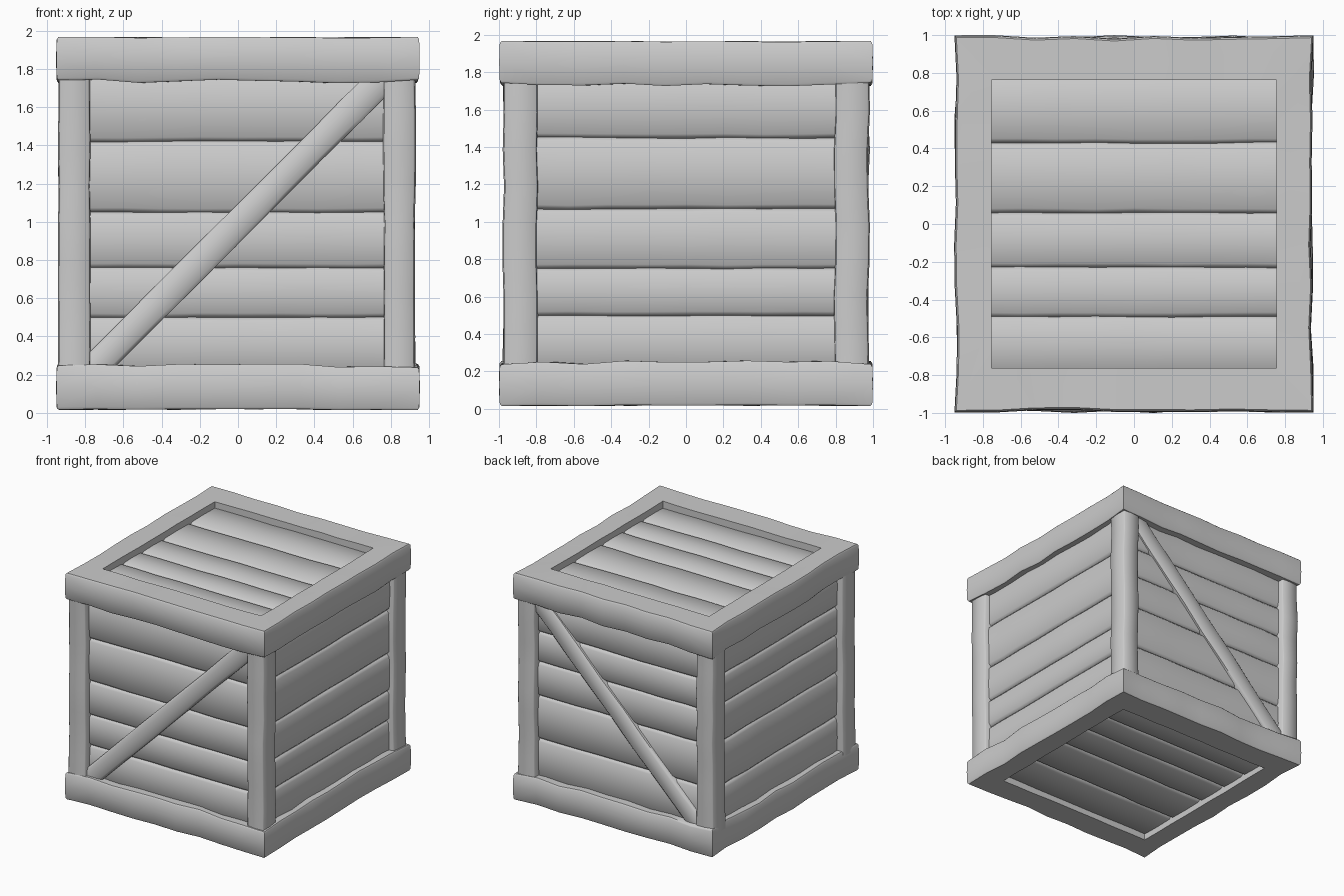
import bpy, bmesh, math, random
from mathutils import Vector, Matrix

random.seed(7)
if "Cube" in bpy.data.objects:
    bpy.data.objects.remove(bpy.data.objects["Cube"], do_unlink=True)

grey = bpy.data.materials.new("plain_grey")
grey.use_nodes = True
COLOUR = (0.6, 0.6, 0.6, 1)
grey.diffuse_color = COLOUR
grey.node_tree.nodes["Principled BSDF"].inputs["Base Color"].default_value = COLOUR

MID = Vector((0, 0, 0.99))


def sweep(name, stations, closed=False):
    """Skin a row of equal cross-sections, capping the ends if it is open."""
    bm = bmesh.new()
    rings = [[bm.verts.new(p) for p in ring] for ring in stations]
    n = len(rings[0])
    pairs = list(zip(rings, rings[1:]))
    if closed:
        pairs.append((rings[-1], rings[0]))
    else:
        bm.faces.new(rings[0])
        bm.faces.new(rings[-1])
    for a, b in pairs:
        for i in range(n):
            j = (i + 1) % n
            bm.faces.new((a[i], a[j], b[j], b[i]))
    bmesh.ops.recalc_face_normals(bm, faces=bm.faces)
    mesh = bpy.data.meshes.new(name)
    bm.to_mesh(mesh)
    bm.free()
    mesh.materials.append(grey)
    ob = bpy.data.objects.new(name, mesh)
    bpy.context.collection.objects.link(ob)
    bpy.ops.object.select_all(action="DESELECT")
    ob.select_set(True)
    bpy.context.view_layer.objects.active = ob
    bpy.ops.object.shade_smooth_by_angle(angle=math.radians(50))
    return ob


def chamfered(width, depth, cut):
    """Flat plank section with worn outer edges, its face at height 0."""
    w = width / 2
    return [(w, -depth), (-w, -depth), (-w, -cut), (cut - w, -0.003), (0, 0),
            (w - cut, -0.003), (w, -cut)]


def softened(w, d, bevel, bulge):
    """Rectangle with softened corners and slightly swollen faces."""
    pts = []
    for k in range(4):
        a, b = (w / 2, d / 2) if k % 2 == 0 else (d / 2, w / 2)
        rot = Matrix.Rotation(k * math.pi / 2, 2)
        for p in ((a - bulge, -b + bevel), (a, 0), (a - bulge, b - bevel)):
            pts.append(rot @ Vector(p))
    return pts


def board(name, start, end, normal, section, wobble, count=9):
    """Uneven hewn board between two points, facing along normal."""
    start, end, normal = Vector(start), Vector(end), Vector(normal)
    side = normal.cross(end - start).normalized()
    stations = []
    for i in range(count):
        base = start.lerp(end, i / (count - 1))
        grow = 1 + random.uniform(-wobble, wobble)
        lift = random.uniform(-wobble, wobble) * 0.15
        stations.append([base + side * u * grow + normal * (v + lift) for u, v in section])
    return sweep(name, stations)


# Plank walls: four wrapped around the x axis, two on the ends
LONG_JOINTS = (-0.79, -0.49, -0.23, 0.06, 0.43, 0.79)
END_JOINTS = (-0.79, -0.49, -0.24, 0.08, 0.46, 0.79)


def wall(name, turn, joints, reach, half):
    for i, (low, high) in enumerate(zip(joints, joints[1:])):
        v = (low + high) / 2
        ob = board(f"{name}_plank_{i + 1}", (-half, -reach, v), (half, -reach, v), (0, -1, 0),
                   chamfered(high - low + 0.006, 0.08, 0.024), 0.02)
        ob.data.transform(Matrix.Translation(MID) @ turn.to_4x4())


for k, name in enumerate(("front", "top", "back", "bottom")):
    wall(name, Matrix.Rotation(-k * math.pi / 2, 3, "X"), LONG_JOINTS, 0.92, 0.82)
quarter = Matrix.Rotation(math.pi / 2, 3, "Z")
wall("left", quarter, END_JOINTS, 0.885, 0.84)
wall("right", Matrix.Rotation(math.pi, 3, "Y") @ quarter, END_JOINTS, 0.885, 0.84)

# Corner posts
for sx, side in ((1, "left"), (-1, "right")):
    for sy, end in ((-1, "front"), (1, "back")):
        x, y = sx * 0.85 - 0.006, sy * 0.885
        board(f"{end}_{side}_post", (x, y, 0.2), (x, y, 1.78), (0, sy, 0),
              softened(0.168, 0.185, 0.012, 0.006), 0.04)

# Diagonal braces
for sy, end in ((-1, "front"), (1, "back")):
    board(f"{end}_brace", (-0.79, sy * 0.955, 0.2), (0.79, sy * 0.955, 1.78), (0, sy, 0),
          chamfered(0.15, 0.08, 0.018), 0.03)


# Top and bottom frames: one section carried around a rectangle
def frame(name, base, flip):
    section = [(0, 0), (0, 0.23), (0.95, 0.23), (0.99, 0.218), (1.005, 0.115), (0.99, 0.012), (0.95, 0)]
    corners = [Vector(c) for c in ((-1, -1), (1, -1), (1, 1), (-1, 1))]
    inner, outer = Vector((0.755, 0.763)), Vector((0.95, 0.998))
    count = 9
    stations = []
    for a, b in zip(corners, corners[1:] + corners[:1]):
        out = (a + b) / 2
        for i in range(count):
            c = a.lerp(b, i / count)
            dent = random.uniform(-0.018, 0.002) if i else 0
            dip = random.uniform(-0.01, 0.01)
            ring = []
            for t, h in section:
                p = inner.lerp(outer, t)
                x, y = p.x * c.x, p.y * c.y
                if t > 0.5:
                    x, y = x + out.x * dent, y + out.y * dent
                z = h + dip * (1 if h < 0.1 else 0.3)
                ring.append((x, y, base + (0.23 - z if flip else z)))
            stations.append(ring)
    sweep(name, stations, closed=True)


frame("top_frame", 1.735, False)
frame("bottom_frame", 0.018, True)
